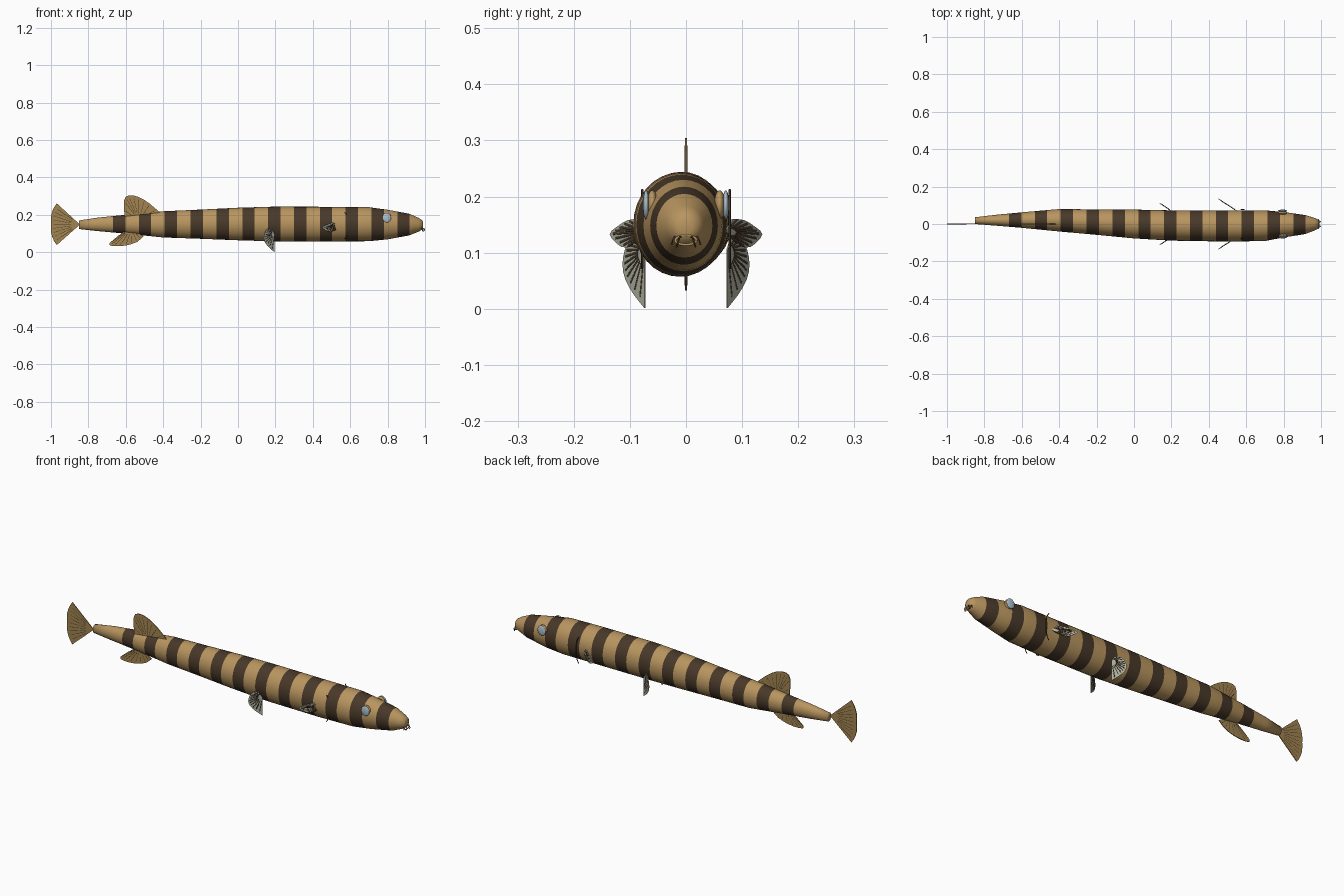
import bpy, bmesh, math
from mathutils import Vector

if "Cube" in bpy.data.objects:
    bpy.data.objects.remove(bpy.data.objects["Cube"])


def material(name, rgb):
    m = bpy.data.materials.new(name)
    m.diffuse_color = (*rgb, 1)
    m.use_nodes = True
    m.node_tree.nodes["Principled BSDF"].inputs["Base Color"].default_value = m.diffuse_color
    return m


TAN = material("sandy tan", (0.48, 0.30, 0.115))
DARK = material("dark brown", (0.065, 0.04, 0.022))
FIN = material("golden fin", (0.36, 0.23, 0.08))
PALE = material("pale fin", (0.42, 0.44, 0.35))
EYE = material("pale blue eye", (0.42, 0.53, 0.62))


def add_mesh(name, bm, mats, smooth=True):
    bmesh.ops.recalc_face_normals(bm, faces=bm.faces)
    me = bpy.data.meshes.new(name)
    bm.to_mesh(me)
    bm.free()
    for m in mats:
        me.materials.append(m)
    for p in me.polygons:
        p.use_smooth = smooth
    ob = bpy.data.objects.new(name, me)
    bpy.context.collection.objects.link(ob)
    return ob


def add_threads(name, paths, radius, mat):
    cu = bpy.data.curves.new(name, 'CURVE')
    cu.dimensions = '3D'
    cu.bevel_depth = radius
    cu.bevel_resolution = 1
    cu.use_fill_caps = True
    for path in paths:
        sp = cu.splines.new('POLY')
        sp.points.add(len(path) - 1)
        for p, co in zip(sp.points, path):
            p.co = (*co, 1)
    cu.materials.append(mat)
    ob = bpy.data.objects.new(name, cu)
    bpy.context.collection.objects.link(ob)
    return ob


# Body sections: x, centre y, half width, centre z, half height
SECTIONS = [(-0.85, 0.018, 0.018, 0.147, 0.023), (-0.75, 0.020, 0.028, 0.149, 0.036),
            (-0.605, 0.021, 0.041, 0.150, 0.050), (-0.40, 0.020, 0.060, 0.149, 0.070),
            (-0.20, 0.010, 0.068, 0.150, 0.078), (0.0, 0.0, 0.077, 0.151, 0.087),
            (0.20, -0.008, 0.081, 0.151, 0.093), (0.50, -0.011, 0.083, 0.150, 0.093),
            (0.70, -0.009, 0.082, 0.150, 0.091), (0.80, -0.004, 0.068, 0.148, 0.079),
            (0.915, -0.003, 0.051, 0.148, 0.058), (0.965, -0.001, 0.034, 0.147, 0.037),
            (0.985, 0, 0.024, 0.146, 0.025), (0.99, 0, 0.012, 0.146, 0.013)]
BANDS = [0.885 - 0.1382 * k for k in range(12)]
HALF_BAND = 0.033


def section(x):
    for a, b in zip(SECTIONS, SECTIONS[1:]):
        if x <= b[0]:
            t = (x - a[0]) / (b[0] - a[0])
            return [p + (q - p) * t for p, q in zip(a, b)]
    return SECTIONS[-1]


# Body lofted with a ring at every band edge, faces coloured by x
xs = sorted({s[0] for s in SECTIONS} | {b + s * HALF_BAND for b in BANDS for s in (-1, 1)})
bm = bmesh.new()
SIDES = 32
rings = []
for x in xs:
    _, yc, ry, zc, rz = section(x)
    rings.append([bm.verts.new((x, yc + ry * math.cos(2 * math.pi * i / SIDES),
                                zc + rz * math.sin(2 * math.pi * i / SIDES))) for i in range(SIDES)])
for r, s in zip(rings, rings[1:]):
    for i in range(SIDES):
        j = (i + 1) % SIDES
        f = bm.faces.new((r[i], r[j], s[j], s[i]))
        mid = f.calc_center_median().x
        f.material_index = int(any(abs(mid - b) < HALF_BAND for b in BANDS))
bm.faces.new(rings[0])
bm.faces.new(rings[-1])
add_mesh("banded_body", bm, [TAN, DARK])


def add_fin(name, root, rim, mat, thickness=0.004):
    """Fan of thin faces from a root point, with dark rays on it."""
    root = Vector(root)
    rim = [Vector(p) for p in rim]
    bm = bmesh.new()
    c = bm.verts.new(root)
    vs = [bm.verts.new(p) for p in rim]
    for a, b in zip(vs, vs[1:]):
        bm.faces.new((c, a, b))
    ob = add_mesh(name, bm, [mat], False)
    mod = ob.modifiers.new("thickness", 'SOLIDIFY')
    mod.thickness = thickness
    mod.offset = 0
    rays = [(root.lerp(p, 0.3), root.lerp(p, 0.9)) for p in rim[1:-1]]
    add_threads(name + "_rays", rays, 0.0026, DARK)


def smooth_rim(pts, n=3):
    """Round a coarse rim with a Catmull-Rom pass."""
    pts = [Vector(p) for p in pts]
    out = []
    for i in range(len(pts) - 1):
        a, b = pts[max(i - 1, 0)], pts[i]
        c, d = pts[i + 1], pts[min(i + 2, len(pts) - 1)]
        for k in range(n):
            t = k / n
            out.append(0.5 * (2 * b + (c - a) * t + (2 * a - 5 * b + 4 * c - d) * t * t
                              + (3 * b - a - 3 * c + d) * t ** 3))
    return out + [pts[-1]]


# Tail fin: round fan
tail = [(-0.85 - 0.15 * math.cos(a) * (1 + 0.12 * abs(math.sin(a))), 0,
         0.15 + 0.163 * math.sin(a)) for a in [math.radians(-43 + 86 * i / 10) for i in range(11)]]
add_fin("tail_fin", (-0.845, 0.002, 0.148), tail, FIN)

# Dorsal and anal fins
add_fin("dorsal_fin", (-0.53, 0, 0.17),
        smooth_rim([(-0.41, 0, 0.205), (-0.47, 0, 0.258), (-0.53, 0, 0.295),
                    (-0.585, 0, 0.304), (-0.61, 0, 0.275), (-0.605, 0, 0.18)], 2), FIN)
add_fin("anal_fin", (-0.57, 0, 0.125),
        smooth_rim([(-0.505, 0, 0.085), (-0.54, 0, 0.055), (-0.60, 0, 0.036),
                    (-0.665, 0, 0.033), (-0.688, 0, 0.048), (-0.61, 0, 0.11)], 2), FIN)

for s, side in ((-1, "near"), (1, "far")):
    # Pectoral fin: t runs outward and backward from the body
    def pec(t, z):
        return (0.55 - 0.10 * t, s * (0.07 + 0.065 * t), z)
    add_fin(side + "_pectoral_fin", pec(0, 0.138),
            smooth_rim([pec(0.2, 0.16), pec(0.5, 0.158), pec(0.8, 0.146), pec(1, 0.133),
                        pec(0.8, 0.116), pec(0.55, 0.109), pec(0.2, 0.125)], 2), PALE, 0.003)

    # Pelvic fin: hangs down to the ground
    def pel(t, z):
        return (0.195 - 0.057 * t, s * (0.073 + 0.039 * t), z)
    add_fin(side + "_pelvic_fin", pel(0, 0.105),
            smooth_rim([pel(0, 0.001), pel(0.5, 0.026), pel(0.87, 0.052), pel(1, 0.078),
                        pel(0.9, 0.104), pel(0.65, 0.125), pel(0.2, 0.128)], 2), PALE, 0.003)

    # Eye: flattened ball on a tan socket
    for name, y, size, mat in (("eye", 0.071, (0.024, 0.006, 0.026), EYE),
                               ("eye_socket", 0.060, (0.024, 0.010, 0.026), TAN)):
        bm = bmesh.new()
        bmesh.ops.create_uvsphere(bm, u_segments=20, v_segments=12, radius=1)
        for v in bm.verts:
            v.co = Vector((0.795 + v.co.x * size[0], s * y + v.co.y * size[1],
                           0.185 + v.co.z * size[2]))
        add_mesh(side + "_" + name, bm, [mat])

    # Gill slit: thin arc on the cheek
    arc = [math.radians(-75 + 150 * i / 10) for i in range(11)]
    add_threads(side + "_gill_slit", [[(0.565 + 0.025 * math.cos(a), s * 0.078,
                                        0.142 + 0.073 * math.sin(a)) for a in arc]], 0.002, DARK)

    # Barbels beside the mouth
    add_threads(side + "_barbels",
                [[(0.985, s * 0.008, 0.128), (0.996, s * 0.011, 0.128),
                  (0.998, s * 0.014, 0.119), (0.992, s * 0.017, 0.110)],
                 [(0.975, s * 0.018, 0.130), (0.988, s * 0.022, 0.126),
                  (0.984, s * 0.026, 0.114)]], 0.0016, DARK)

# Mouth: oval lip ring
lip = [(0.988, 0.019 * math.cos(a), 0.122 + 0.008 * math.sin(a))
       for a in [2 * math.pi * i / 20 for i in range(21)]]
add_threads("mouth_lip", [lip], 0.0025, TAN)
